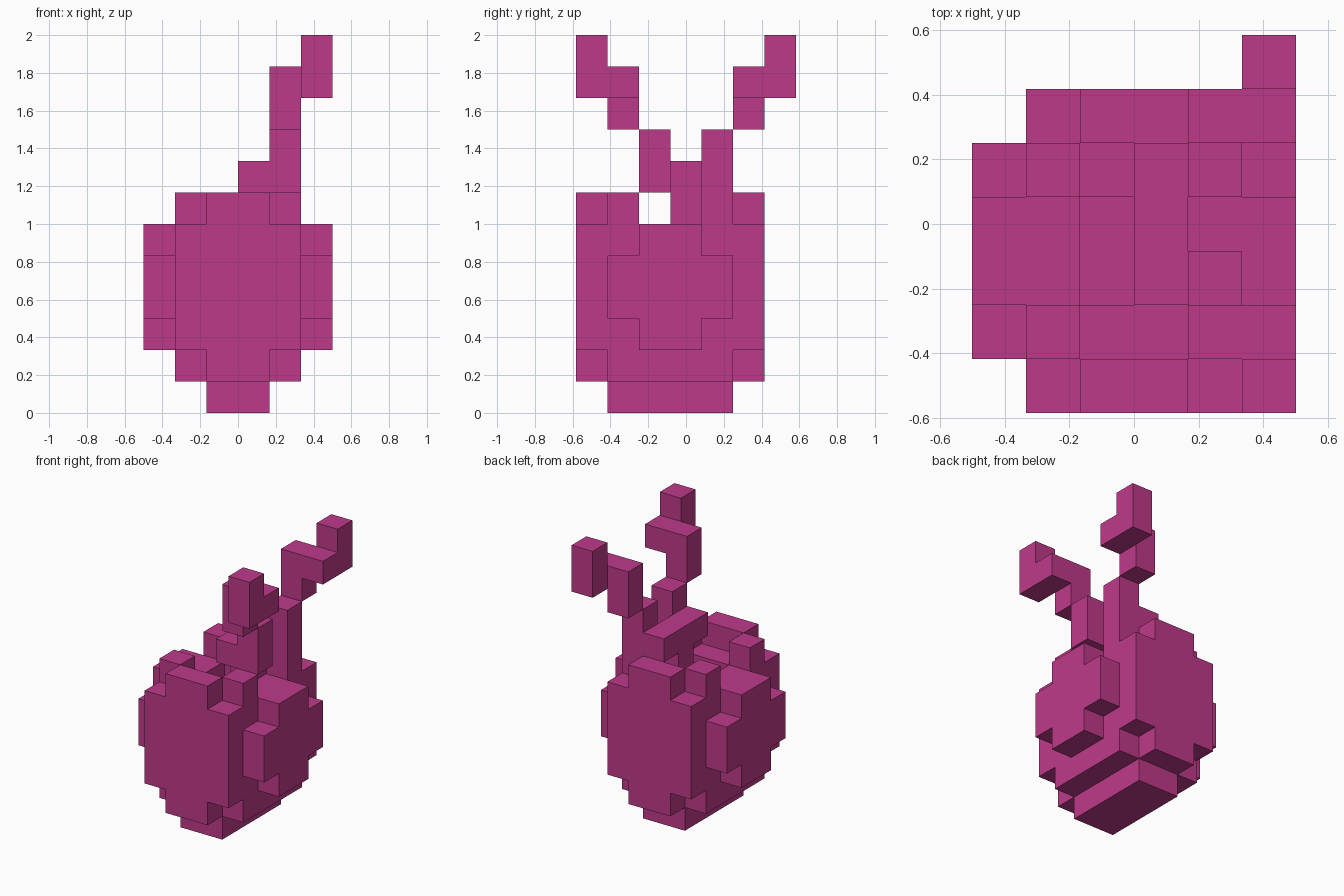
import bpy
import bmesh
import math
from mathutils import Vector

UNIT = 1 / 6  # edge length of one block

cube = bpy.data.objects.get("Cube")
if cube:
    bpy.data.objects.remove(cube, do_unlink=True)

magenta = bpy.data.materials.new("magenta")
magenta.use_nodes = True
colour = (0.515, 0.042, 0.254, 1)
magenta.diffuse_color = colour
magenta.node_tree.nodes["Principled BSDF"].inputs["Base Color"].default_value = colour


def blocks(x, y, z):
    """Cells of a box given by (first, last) indices per axis."""
    return {(i, j, k)
            for i in range(x[0], x[1] + 1)
            for j in range(y[0], y[1] + 1)
            for k in range(z[0], z[1] + 1)}


def build(name, cells):
    """Skin the cells with outer faces only and merge the flat areas."""
    bm = bmesh.new()
    for cell in cells:
        for axis in range(3):
            for side in (-1, 1):
                neighbour = list(cell)
                neighbour[axis] += side
                if tuple(neighbour) in cells:
                    continue
                centre = Vector(cell) + Vector((0.5, 0.5, 0.5))
                normal, u, v = Vector(), Vector(), Vector()
                normal[axis] = side / 2
                u[(axis + 1) % 3] = 0.5
                v[(axis + 2) % 3] = side / 2
                corners = [(-1, -1), (1, -1), (1, 1), (-1, 1)]
                bm.faces.new([bm.verts.new(centre + normal + u * a + v * b)
                              for a, b in corners])
    bmesh.ops.remove_doubles(bm, verts=bm.verts, dist=0.001)
    bmesh.ops.dissolve_limit(bm, angle_limit=math.radians(1),
                             verts=bm.verts, edges=bm.edges)
    for vert in bm.verts:
        vert.co = (vert.co - Vector((3, 3.5, 0))) * UNIT
    mesh = bpy.data.meshes.new(name)
    bm.to_mesh(mesh)
    bm.free()
    mesh.materials.append(magenta)
    obj = bpy.data.objects.new(name, mesh)
    bpy.context.collection.objects.link(obj)


# Rounded fruit: core, foot and bulging front and back
body = blocks((1, 4), (1, 4), (1, 5))
body |= blocks((2, 3), (1, 4), (0, 0))
for j in (0, 5):
    body |= blocks((1, 4), (j, j), (2, 5))
    body |= blocks((2, 3), (j, j), (1, 6))

# Bulging sides
for i in (0, 5):
    body |= blocks((i, i), (1, 4), (3, 4))
    body |= blocks((i, i), (2, 3), (2, 5))

# Raised rim corners around a sunken centre
for i in (1, 4):
    for j in (1, 4):
        body.add((i, j, 6))
body -= blocks((2, 3), (2, 3), (5, 5))
build("fruit_body", body)

# Stem rising out of the hollow, with a crossbar
stem = blocks((3, 3), (3, 3), (5, 7)) | blocks((3, 3), (2, 4), (7, 7))
build("stem", stem)

# Two stepped tendrils, mirrored front to back
for name, side in (("front_tendril", -1), ("back_tendril", 1)):
    def column(i, step, low, high):
        j = 3 + side * step
        return blocks((i, i), (j, j), (low, high))

    build(name, column(4, 1, 7, 8) | column(4, 2, 9, 10)
          | column(5, 2, 10, 10) | column(5, 3, 10, 11))
